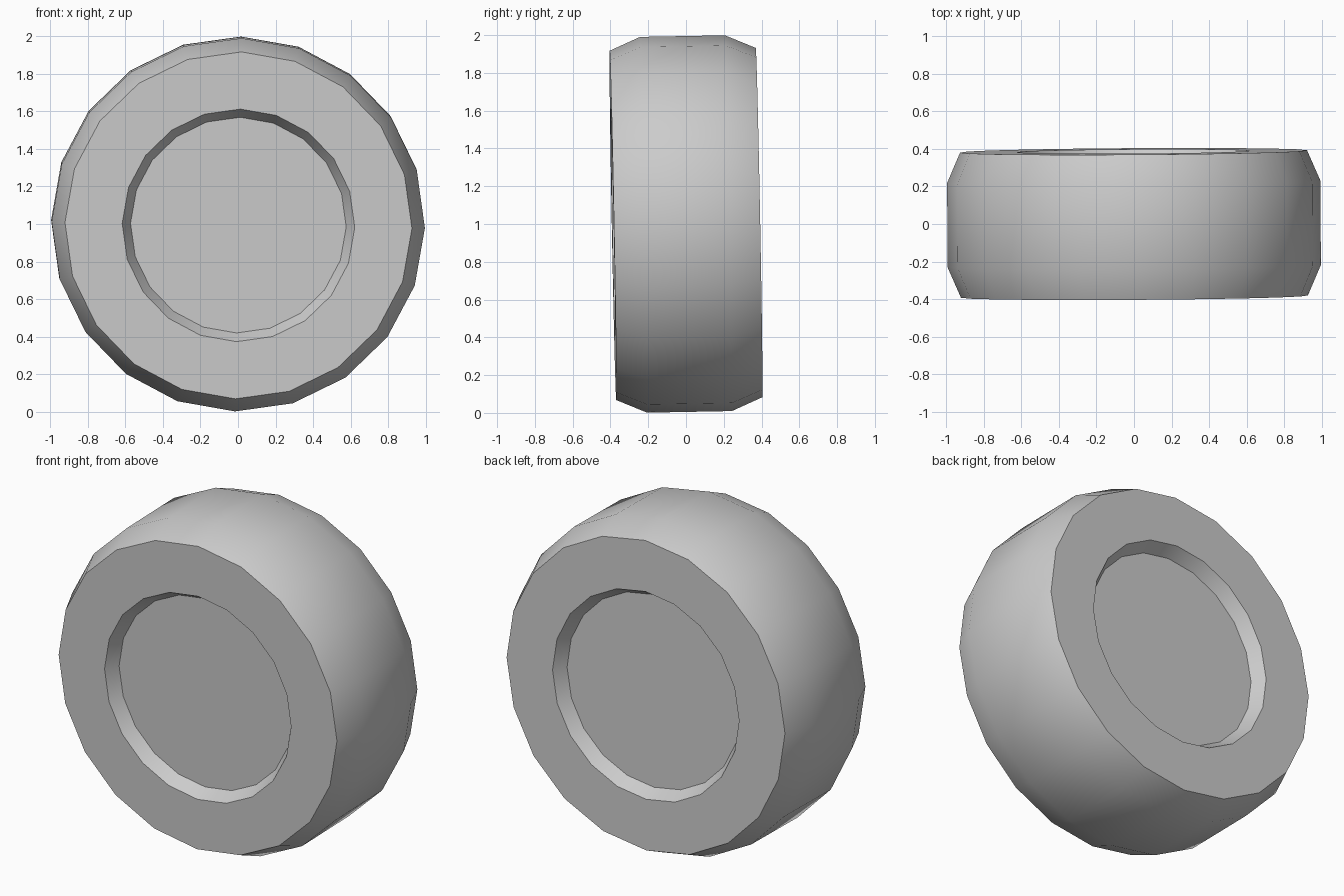
import bpy, bmesh, math
from mathutils import Matrix

if "Cube" in bpy.data.objects:
    bpy.data.objects.remove(bpy.data.objects["Cube"])

SIDES = 20
# half profile of the wheel (radius, y): recess floor, recess rim, side face edge, tread edge
front = [(0.575, -0.312), (0.62, -0.387), (0.925, -0.387), (0.995, -0.225)]
profile = front + [(r, -y) for r, y in reversed(front)]

# lathe the profile round the y axis
bm = bmesh.new()
rings = []
for r, y in profile:
    ring = []
    for i in range(SIDES):
        a = math.tau * i / SIDES + math.radians(89)
        ring.append(bm.verts.new((r * math.cos(a), y, r * math.sin(a))))
    rings.append(ring)
for a, b in zip(rings, rings[1:]):
    for i in range(SIDES):
        j = (i + 1) % SIDES
        bm.faces.new((a[i], a[j], b[j], b[i]))

# hub floors on both sides
bm.faces.new(rings[0])
bm.faces.new(rings[-1])
bmesh.ops.recalc_face_normals(bm, faces=bm.faces)

# slight lean and yaw of the wheel, standing on the ground
lean = Matrix.Rotation(math.radians(1.08), 4, 'X')
yaw = Matrix.Rotation(math.radians(0.37), 4, 'Z')
bm.transform(Matrix.Translation((0, 0, 1)) @ yaw @ lean)

mesh = bpy.data.meshes.new("wheel")
bm.to_mesh(mesh)
bm.free()
wheel = bpy.data.objects.new("wheel", mesh)
bpy.context.collection.objects.link(wheel)
bpy.context.view_layer.objects.active = wheel
wheel.select_set(True)
bpy.ops.object.shade_smooth_by_angle(angle=math.radians(30))
